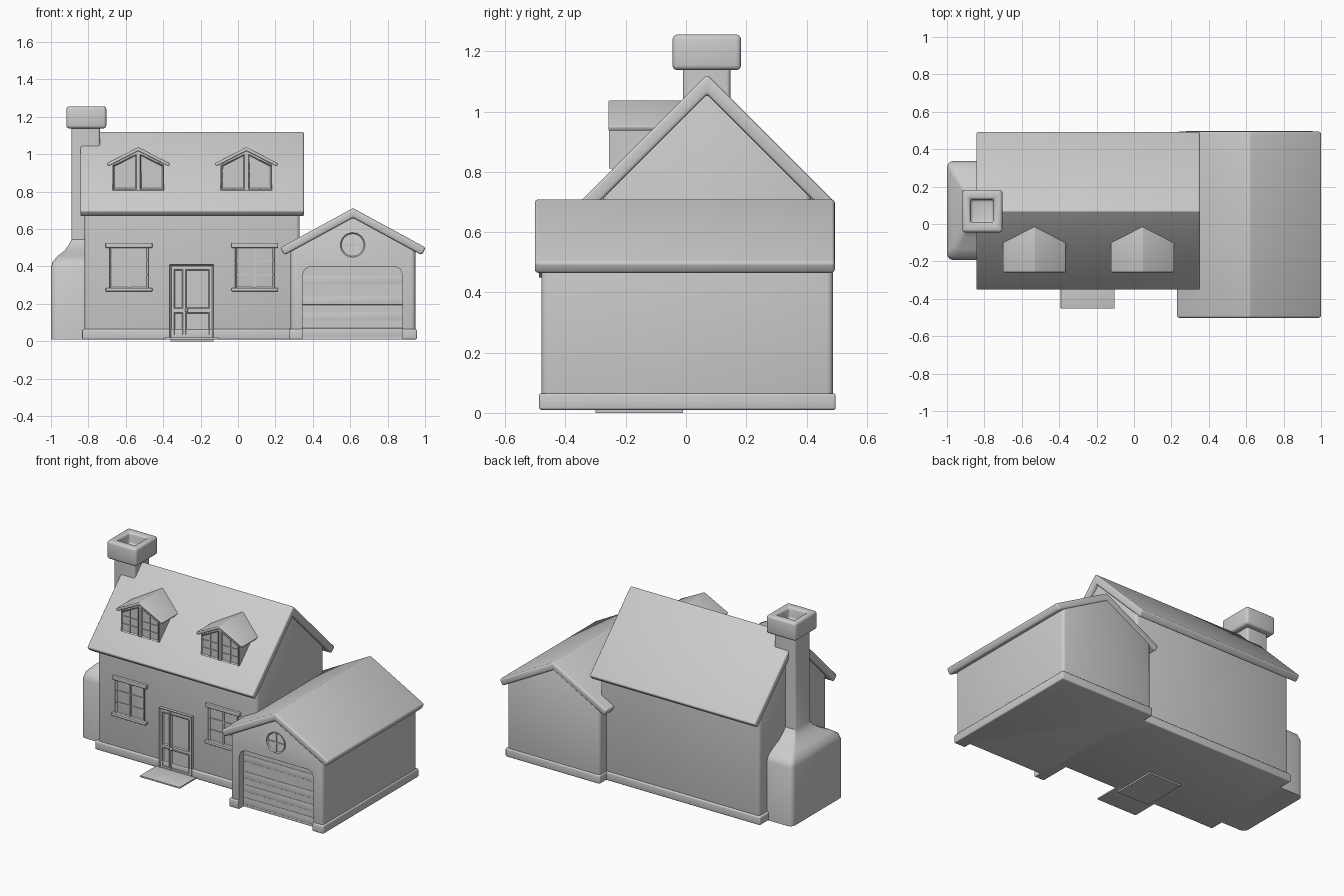
import bpy, bmesh, math
from mathutils import Vector

old = bpy.data.objects.get("Cube")
if old:
    bpy.data.objects.remove(old)

grey = bpy.data.materials.new("plain_grey")
grey.use_nodes = True
colour = (0.6, 0.6, 0.6, 1)
grey.diffuse_color = colour
grey.node_tree.nodes["Principled BSDF"].inputs["Base Color"].default_value = colour

parts, cutters = [], []


def finish(name, bm, bevel=0, helper=False):
    bmesh.ops.recalc_face_normals(bm, faces=bm.faces)
    mesh = bpy.data.meshes.new(name)
    bm.to_mesh(mesh)
    bm.free()
    mesh.materials.append(grey)
    ob = bpy.data.objects.new(name, mesh)
    bpy.context.collection.objects.link(ob)
    ob.hide_render = helper
    (cutters if helper else parts).append(ob)
    if bevel:
        add_bevel(ob, bevel)
    return ob


def add_bevel(ob, width):
    mod = ob.modifiers.new("Bevel", "BEVEL")
    mod.width, mod.segments = width, 3
    mod.angle_limit = math.radians(30)


def cut(ob, cutter):
    mod = ob.modifiers.new("Cut", "BOOLEAN")
    mod.operation, mod.object, mod.solver = "DIFFERENCE", cutter, "EXACT"


def add_box(bm, x0, x1, y0, y1, z0, z1):
    cube = bmesh.ops.create_cube(bm, size=1)
    for v in cube["verts"]:
        v.co = ((x0, x1)[v.co.x > 0], (y0, y1)[v.co.y > 0], (z0, z1)[v.co.z > 0])


def boxes(name, sizes, bevel=0, helper=False):
    bm = bmesh.new()
    for size in sizes:
        add_box(bm, *size)
    return finish(name, bm, bevel, helper)


def extrude(bm, points, axis, a, b):
    """Extrude a profile along x (profile in y, z) or y (profile in x, z)."""
    place = (lambda p, d: (d, *p)) if axis == "x" else (lambda p, d: (p[0], d, p[1]))
    ends = [[bm.verts.new(place(p, d)) for p in points] for d in (a, b)]
    for ring in ends:
        bm.faces.new(ring)
    for i in range(len(points)):
        j = i - 1
        bm.faces.new((ends[0][j], ends[0][i], ends[1][i], ends[1][j]))


def prism(name, points, axis, a, b, bevel=0, helper=False):
    bm = bmesh.new()
    extrude(bm, points, axis, a, b)
    return finish(name, bm, bevel, helper)


def panel(name, points, y, out, rim, recess):
    """Raised frame around a sunken pane, facing the front."""
    bm = bmesh.new()
    extrude(bm, points, "y", y - out, y + 0.01)
    bmesh.ops.recalc_face_normals(bm, faces=bm.faces)
    front = [f for f in bm.faces if f.normal.y < -0.9]
    bmesh.ops.inset_region(bm, faces=front, thickness=rim)
    for v in front[0].verts:
        v.co.y += recess
    return finish(name, bm)


def rect(x0, x1, z0, z1):
    return [(x0, z0), (x1, z0), (x1, z1), (x0, z1)]


def gable(mid, half, base, side, top):
    return [(mid - half, base), (mid + half, base), (mid + half, side),
            (mid, top), (mid - half, side)]


def roof(mid, w, h, top, t):
    """Chevron with eaves cut square to the slope."""
    length = math.hypot(w, h)
    dx, dz = t * h / length, t * w / length
    return [(mid, top), (mid + w, top - h), (mid + w - dx, top - h - dz),
            (mid, top - t * length / w),
            (mid - w + dx, top - h - dz), (mid - w, top - h)]


# Main house
FRONT, BACK = -0.275, 0.415
prism("house_walls", gable(0.07, 0.345, 0.01, 0.745, 1.085), "x", -0.82, 0.33, 0.02)
boxes("house_skirting", [(-0.833, 0.34, FRONT - 0.012, BACK + 0.012, 0.01, 0.065)], 0.008)
prism("house_roof", roof(0.07, 0.426, 0.426, 1.123, 0.046), "x", -0.843, 0.353, 0.01)

# Garage, with a door opening cut in its front
opening = [(0.345, -0.05), (0.88, -0.05), (0.88, 0.355), (0.868, 0.385), (0.84, 0.4),
           (0.385, 0.4), (0.357, 0.385), (0.345, 0.355)]
door_cutter = prism("garage_door_cutter", opening, "y", -0.6, -0.435, helper=True)
walls = prism("garage_walls", gable(0.615, 0.333, 0.01, 0.503, 0.685), "y", -0.48, 0.488, 0.02)
cut(walls, door_cutter)
skirt = boxes("garage_skirting", [(0.275, 0.957, -0.488, 0.497, 0.01, 0.065)], 0.008)
cut(skirt, door_cutter)
prism("garage_roof", roof(0.615, 0.389, 0.212, 0.712, 0.045), "y", -0.502, 0.494, 0.012)
boxes("garage_door_slats", [(0.345, 0.88, -0.438, -0.43, z, z + 0.045)
                            for z in (0.025, 0.11, 0.195, 0.305)], 0.002)

# Round garage window with a cross
cx, cz, r = 0.613, 0.515, 0.066
circle = [(cx + r * math.cos(a * math.tau / 32), cz + r * math.sin(a * math.tau / 32))
          for a in range(32)]
panel("round_window", circle, -0.48, 0.008, 0.008, 0.01)
boxes("round_window_bars", [(cx - 0.004, cx + 0.004, -0.486, -0.475, cz - 0.06, cz + 0.06),
                            (cx - 0.06, cx + 0.06, -0.486, -0.475, cz - 0.004, cz + 0.004)])

# Ground floor windows
for side, x in (("right", -0.583), ("left", 0.09)):
    panel(side + "_window", rect(x - 0.105, x + 0.105, 0.28, 0.51), FRONT, 0.012, 0.014, 0.012)
    bars = [(x - 0.006, x + 0.006, FRONT - 0.008, FRONT + 0.005, 0.285, 0.505)]
    bars += [(x - 0.1, x + 0.1, FRONT - 0.006, FRONT + 0.005, z - 0.004, z + 0.004)
             for z in (0.355, 0.43)]
    boxes(side + "_window_bars", bars)
    boxes(side + "_window_sill_and_lintel",
          [(x - 0.125, x + 0.125, FRONT - 0.024, FRONT + 0.01, 0.267, 0.285),
           (x - 0.125, x + 0.125, FRONT - 0.016, FRONT + 0.01, 0.5, 0.526)], 0.004)

# Dormers
FACE = -0.246
for side, x in (("right", -0.533), ("left", 0.045)):
    prism(side + "_dormer_walls", gable(x, 0.138, 0.79, 0.945, 1.022), "y", FACE, 0)
    prism(side + "_dormer_roof", roof(x, 0.17, 0.087, 1.038, 0.018), "y", -0.258, 0, 0.005)
    bars = []
    for s in (-1, 1):
        sash = [(x + s * 0.01, 0.812), (x + s * 0.134, 0.812),
                (x + s * 0.134, 0.94), (x + s * 0.01, 1.0)]
        panel(side + "_dormer_sash", sash, FACE, 0.009, 0.01, 0.01)
        m = x + s * 0.072
        bars.append((m - 0.003, m + 0.003, FACE - 0.005, FACE + 0.005, 0.815, 0.96))
        lo, hi = sorted((x + s * 0.015, x + s * 0.13))
        bars += [(lo, hi, FACE - 0.005, FACE + 0.005, z - 0.003, z + 0.003)
                 for z in (0.862, 0.912)]
    boxes(side + "_dormer_bars", bars)

# Front door, side light and step
panel("door_frame", rect(-0.365, -0.13, 0.015, 0.41), FRONT, 0.02, 0.012, 0.012)
for name, x0, x1 in (("side_light", -0.342, -0.295), ("door_panel", -0.28, -0.153)):
    for level, z0, z1 in (("lower", 0.035, 0.155), ("upper", 0.175, 0.385)):
        panel(level + "_" + name, rect(x0, x1, z0, z1), FRONT, 0.014, 0.008, 0.006)
boxes("door_post", [(-0.292, -0.284, FRONT - 0.016, FRONT, 0.02, 0.4)])
bm = bmesh.new()
bmesh.ops.create_uvsphere(bm, u_segments=16, v_segments=8, radius=0.009)
bmesh.ops.translate(bm, verts=bm.verts, vec=Vector((-0.275, FRONT - 0.022, 0.165)))
finish("door_knob", bm)
boxes("door_step", [(-0.392, -0.103, -0.453, -0.25, 0.01, 0.02)], 0.002)
boxes("step_footing", [(-0.36, -0.13, -0.3, -0.01, 0, 0.012)])


# Chimney breast narrowing into the stack
def rounded_ring(bm, x0, x1, y0, y1, z, r):
    ring = []
    corners = ((x1 - r, y1 - r), (x0 + r, y1 - r), (x0 + r, y0 + r), (x1 - r, y0 + r))
    for q, (cx, cy) in enumerate(corners):
        for k in range(5):
            a = (q + k / 4) * math.pi / 2
            ring.append(bm.verts.new((cx + r * math.cos(a), cy + r * math.sin(a), z)))
    return ring


bm = bmesh.new()
levels = ((0.01, 0), (0.39, 0), (0.425, 0.08), (0.455, 0.32), (0.485, 0.66),
          (0.515, 0.87), (0.545, 1), (1.16, 1))
rings = [rounded_ring(bm, -1 + 0.11 * t, -0.738, -0.193 + 0.183 * t, 0.337 - 0.19 * t, z,
                      0.035 - 0.022 * t) for z, t in levels]
for low, high in zip(rings, rings[1:]):
    for i in range(len(low)):
        bm.faces.new((low[i - 1], low[i], high[i], high[i - 1]))
bm.faces.new(rings[0])
bm.faces.new(rings[-1])
finish("chimney", bm)

# Chimney cap with a flue
flue = boxes("flue_cutter", [(-0.875, -0.75, 0.007, 0.132, 1.18, 1.4)], helper=True)
cap = boxes("chimney_cap", [(-0.918, -0.704, -0.045, 0.183, 1.138, 1.256)])
cut(cap, flue)
add_bevel(cap, 0.016)

# Apply the modifiers, drop the cutters and smooth the rounded edges
bpy.context.view_layer.update()
graph = bpy.context.evaluated_depsgraph_get()
baked = [bpy.data.meshes.new_from_object(ob.evaluated_get(graph)) for ob in parts]
for ob, mesh in zip(parts, baked):
    ob.modifiers.clear()
    ob.data = mesh
for ob in cutters:
    bpy.data.objects.remove(ob)
bpy.ops.object.select_all(action="DESELECT")
for ob in parts:
    ob.select_set(True)
bpy.context.view_layer.objects.active = parts[0]
bpy.ops.object.shade_smooth_by_angle(angle=math.radians(35))
